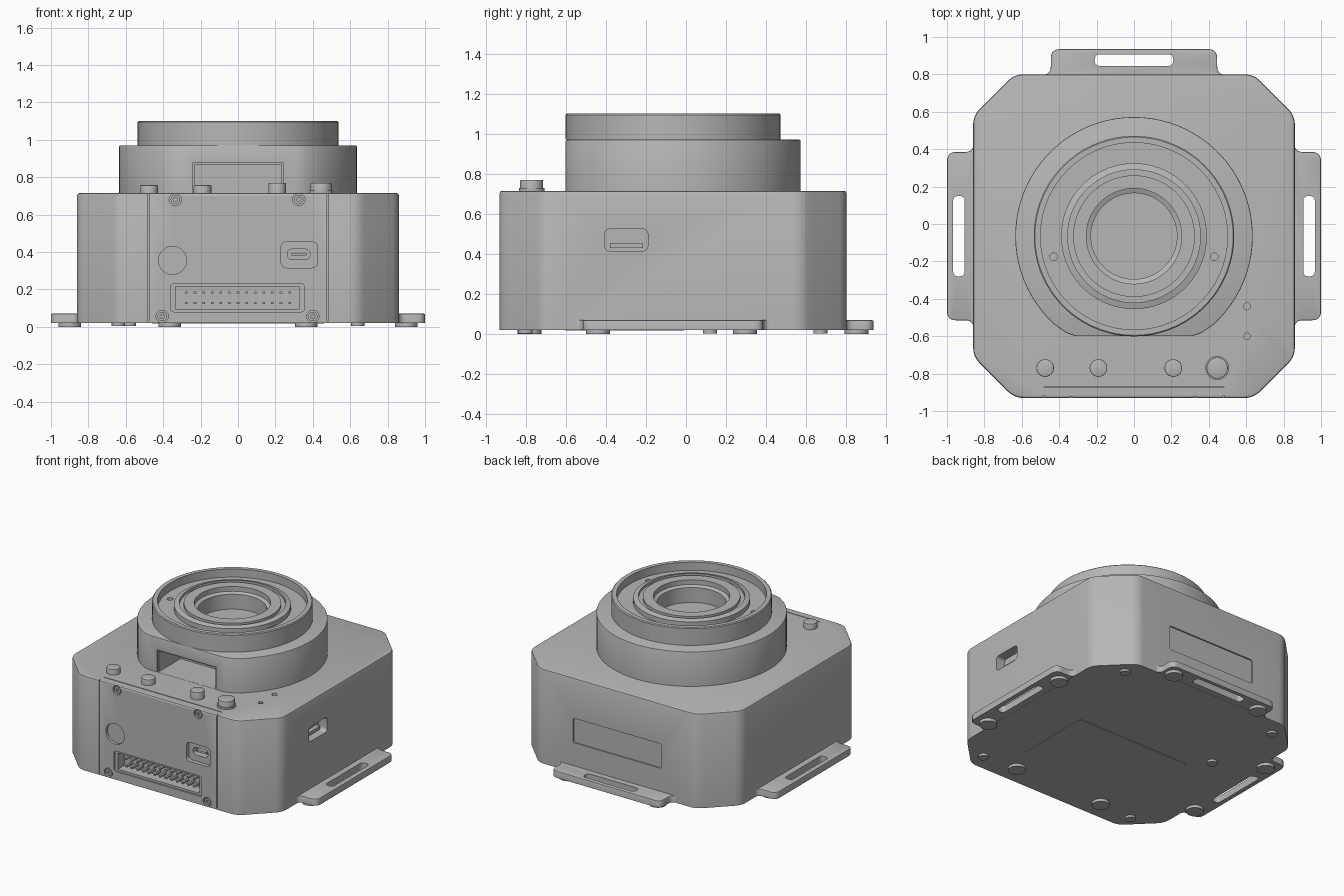
import bpy, bmesh, math
from mathutils import Matrix, Vector

if "Cube" in bpy.data.objects:
    bpy.data.objects.remove(bpy.data.objects["Cube"], do_unlink=True)

GREY = (0.47, 0.47, 0.47, 1)
mat = bpy.data.materials.new("plain grey")
mat.use_nodes = True
mat.diffuse_color = GREY
mat.node_tree.nodes["Principled BSDF"].inputs["Base Color"].default_value = GREY

# Local z points out of the chosen face, local y points up
RX = Matrix.Rotation(math.pi / 2, 4, 'X')
UP = Matrix.Identity(4)
FRONT = RX
SIDE = Matrix.Rotation(math.pi / 2, 4, 'Z') @ RX
BACK = Matrix.Rotation(math.pi, 4, 'Z') @ RX
CY = -0.065      # lens axis
FACE = 0.93      # distance of the front face


def finish(name, bm):
    bmesh.ops.recalc_face_normals(bm, faces=bm.faces)
    me = bpy.data.meshes.new(name)
    bm.to_mesh(me)
    bm.free()
    ob = bpy.data.objects.new(name, me)
    bpy.context.collection.objects.link(ob)
    me.materials.append(mat)
    return ob


def rounded(points, steps=6):
    """Round each corner (x, y, trim) of an outline."""
    out = []
    for i, (x, y, r) in enumerate(points):
        p = Vector((x, y))
        if not r:
            out.append(p)
            continue
        a = p + (Vector(points[i - 1][:2]) - p).normalized() * r
        b = p + (Vector(points[(i + 1) % len(points)][:2]) - p).normalized() * r
        for k in range(steps + 1):
            t = k / steps
            out.append(a * (1 - t) ** 2 + p * 2 * t * (1 - t) + b * t * t)
    return out


def rect(x0, x1, y0, y1, r=0):
    return rounded([(x0, y0, r), (x1, y0, r), (x1, y1, r), (x0, y1, r)])


def circle(x, y, r, n=32):
    return [(x + r * math.cos(2 * math.pi * k / n), y + r * math.sin(2 * math.pi * k / n))
            for k in range(n)]


def prism(name, outline, z0, z1, frame=UP, bevel=0):
    bm = bmesh.new()
    base = bm.faces.new([bm.verts.new((p[0], p[1], z0)) for p in outline])
    ext = bmesh.ops.extrude_face_region(bm, geom=[base])["geom"]
    bmesh.ops.translate(bm, verts=[v for v in ext if isinstance(v, bmesh.types.BMVert)],
                        vec=(0, 0, z1 - z0))
    if bevel:
        rim = [e for e in bm.edges if all(abs(v.co.z - z1) < 1e-5 for v in e.verts)]
        bmesh.ops.bevel(bm, geom=rim, offset=bevel, segments=2, profile=0.5, affect='EDGES')
    bm.transform(frame)
    return finish(name, bm)


def cut(target, outline, z0, z1, frame=UP):
    cutter = prism("cutter", outline, z0, z1, frame)
    cutter.hide_render = True
    mod = target.modifiers.new("cut", 'BOOLEAN')
    mod.operation, mod.solver, mod.object = 'DIFFERENCE', 'EXACT', cutter
    bpy.context.view_layer.objects.active = target
    bpy.ops.object.modifier_apply(modifier=mod.name)
    bpy.data.objects.remove(cutter, do_unlink=True)


def lathe(name, profile, y, steps=72):
    bm = bmesh.new()
    vs = [bm.verts.new((r, 0, z)) for r, z in profile]
    es = [bm.edges.new(pair) for pair in zip(vs, vs[1:])]
    bmesh.ops.spin(bm, geom=vs + es, axis=(0, 0, 1), cent=(0, 0, 0),
                   angle=2 * math.pi, steps=steps)
    bmesh.ops.remove_doubles(bm, verts=bm.verts, dist=1e-4)
    bmesh.ops.translate(bm, verts=bm.verts, vec=(0, y, 0))
    return finish(name, bm)


# Main housing with clipped, softened corners
s = 0.05
body = prism("housing", rounded([
    (-0.64, -0.93, s), (0.64, -0.93, s), (0.86, -0.71, s), (0.86, 0.58, s),
    (0.64, 0.80, s), (-0.64, 0.80, s), (-0.86, 0.58, s), (-0.86, -0.71, s)]),
    0.02, 0.715, bevel=0.012)

# Seams around the front panel
for x in (-0.48, 0.48):
    cut(body, rect(x - 0.003, x + 0.003, 0.03, 0.8), FACE - 0.012, 1, FRONT)
cut(body, rect(-0.48, 0.48, -0.874, -0.868), 0.703, 0.8)

# Header socket, power jack and data port
cut(body, rect(-0.36, 0.355, 0.08, 0.23, 0.02), FACE - 0.012, 1, FRONT)
cut(body, rect(-0.335, 0.33, 0.095, 0.215), FACE - 0.09, 1, FRONT)
cut(body, circle(-0.35, 0.355, 0.075), FACE - 0.02, 1, FRONT)
cut(body, circle(-0.35, 0.355, 0.052), FACE - 0.10, 1, FRONT)
cut(body, rect(0.23, 0.425, 0.315, 0.455, 0.035), FACE - 0.03, 1, FRONT)
cut(body, rect(0.265, 0.385, 0.36, 0.415, 0.026), FACE - 0.08, 1, FRONT)
prism("jack_pin", circle(-0.35, 0.355, 0.017, 16), FACE - 0.11, FACE - 0.025, FRONT)
prism("port_tongue", rect(0.285, 0.365, 0.38, 0.395), FACE - 0.09, FACE - 0.04, FRONT)
for row in (0.127, 0.183):
    for i in range(13):
        x = -0.276 + i * 0.046
        prism("header_pin", rect(x - 0.007, x + 0.007, row - 0.006, row + 0.006),
              FACE - 0.1, FACE - 0.02, FRONT)

# Front panel screws
for x, z in ((-0.335, 0.68), (0.325, 0.68), (-0.405, 0.055), (0.40, 0.055)):
    cut(body, circle(x, z, 0.033), FACE - 0.02, 1, FRONT)
    screw = prism("panel_screw", circle(x, z, 0.025, 24), FACE - 0.025, FACE - 0.005, FRONT)
    cut(screw, circle(x, z, 0.012, 6), FACE - 0.015, 1, FRONT)

# Side switch window, back label recess, top pinholes
cut(body, rect(-0.405, -0.19, 0.415, 0.525, 0.03), 0.79, 1, SIDE)
prism("side_switch", rect(-0.38, -0.215, 0.43, 0.455), 0.78, 0.82, SIDE)
cut(body, rect(-0.36, 0.36, 0.24, 0.42, 0.015), 0.79, 1, BACK)
cut(body, circle(0.605, -0.44, 0.019, 20), 0.66, 0.8)
cut(body, circle(0.605, -0.60, 0.017, 20), 0.66, 0.8)

# Slotted strap flanges
for sx, name in ((1, "left_flange"), (-1, "right_flange")):
    pts = [(0.8, -0.57, 0), (0.858, -0.57, 0), (0.858, -0.515, 0.045), (1, -0.515, 0.05),
           (1, 0.385, 0.05), (0.858, 0.385, 0.045), (0.858, 0.44, 0), (0.8, 0.44, 0)]
    flange = prism(name, rounded([(sx * x, y, r) for x, y, r in pts]), 0.021, 0.07, bevel=0.006)
    cut(flange, rect(*sorted((sx * 0.905, sx * 0.967)), -0.28, 0.15, 0.029), -0.1, 0.2)
half = [(0.50, 0.74, 0), (0.50, 0.798, 0), (0.445, 0.798, 0.045), (0.445, 0.935, 0.05)]
flange = prism("back_flange", rounded(half + [(-x, y, r) for x, y, r in reversed(half)]),
               0.021, 0.07, bevel=0.006)
cut(flange, rect(-0.21, 0.21, 0.845, 0.907, 0.029), -0.1, 0.2)

# Lower lens collar: a drum with a flat front
arc = [(0.635 * math.cos(a), CY + 0.637 * math.sin(a))
       for a in (math.radians(-48 + 276 * k / 64) for k in range(65))]
collar = prism("lower_collar", arc + [(-0.36, -0.583), (-0.31, -0.6), (0.31, -0.6), (0.36, -0.583)],
               0.71, 0.97, bevel=0.006)
cut(collar, rect(-0.24, 0.24, -0.7, -0.59), 0.716, 0.878)
cut(collar, rect(-0.23, 0.23, -0.7, -0.34), 0.716, 0.868)
cut(collar, circle(0, CY, 0.3, 72), 0.9, 1.1)

# Upper lens mount with stepped rings and a central bore
mount = lathe("lens_mount", [
    (0, 0.93), (0.23, 0.93), (0.23, 1.04), (0.255, 1.05), (0.255, 1.085), (0.325, 1.085),
    (0.325, 1.065), (0.355, 1.065), (0.355, 1.085), (0.39, 1.075), (0.39, 1.04),
    (0.50, 1.04), (0.50, 1.10), (0.53, 1.10), (0.536, 1.094), (0.536, 0.97),
    (0.3, 0.97), (0.3, 0.9), (0, 0.9)], CY)
for x in (-0.43, 0.43):
    cut(mount, circle(x, -0.175, 0.02, 20), 1.0, 1.2)

# Push buttons on the top
for x, r, top in ((-0.475, 0.047, 0.757), (-0.19, 0.047, 0.757),
                  (0.21, 0.047, 0.77), (0.445, 0.057, 0.77)):
    prism("button", circle(x, -0.77, r), 0.7, top, bevel=0.005)
prism("button_collar", circle(0.445, -0.77, 0.064), 0.7, 0.728)

# Feet, base screws and label plate underneath
for sx in (-1, 1):
    for x, y in ((0.365, -0.78), (0.9, -0.44), (0.9, 0.295), (0.365, 0.85)):
        prism("foot", circle(sx * x, y, 0.06), 0, 0.03)
    for y in (-0.80, 0.67):
        prism("base_screw", circle(sx * 0.64, y, 0.035, 24), 0.004, 0.03)
prism("tripod_stud", circle(-0.58, 0.12, 0.035, 24), 0.004, 0.03)
prism("base_label", rect(-0.46, 0.46, -0.60, -0.01), 0.017, 0.022)

# Smooth curved walls, keep corners crisp
for ob in bpy.context.collection.objects:
    if ob.type == 'MESH' and mat.name in ob.data.materials:
        bpy.ops.object.select_all(action='DESELECT')
        ob.select_set(True)
        bpy.context.view_layer.objects.active = ob
        bpy.ops.object.shade_smooth_by_angle(angle=math.radians(30))
